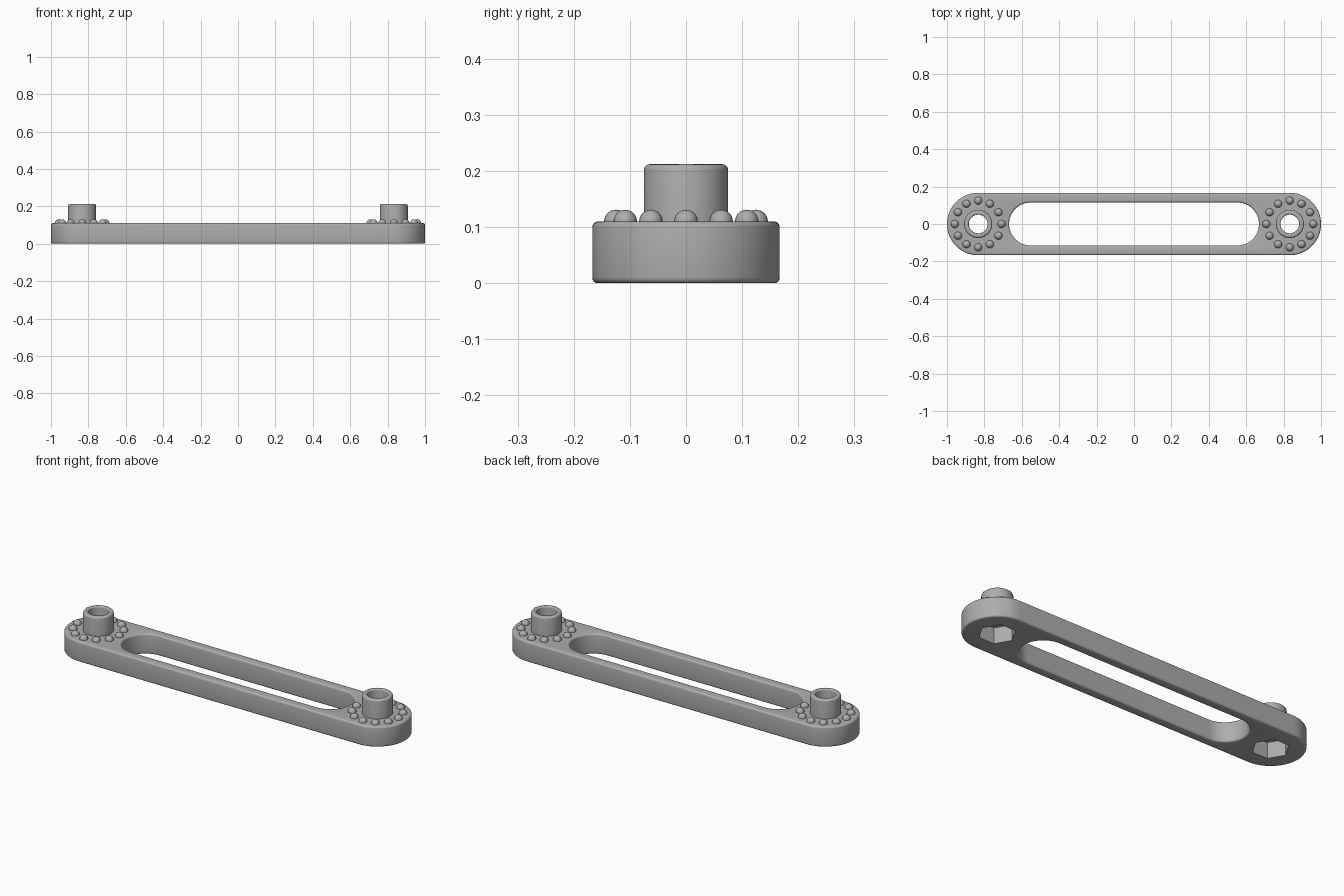
import bpy, bmesh
from math import sin, cos, pi, radians
from mathutils import Matrix, Vector

cube = bpy.data.objects.get("Cube")
if cube:
    bpy.data.objects.remove(cube, do_unlink=True)

END_X, END_R = 0.833, 0.167      # rounded ends of the link
SLOT_X, SLOT_R = 0.553, 0.115    # rounded ends of the slot
THICK, FILLET = 0.11, 0.01
POCKET = 0.085                   # depth of the nut pockets

grey = bpy.data.materials.new("grey plastic")
grey.use_nodes = True
COLOUR = (0.42, 0.42, 0.42, 1)
grey.diffuse_color = COLOUR
grey.node_tree.nodes["Principled BSDF"].inputs["Base Color"].default_value = COLOUR


def make_object(name, bm):
    bmesh.ops.recalc_face_normals(bm, faces=bm.faces)
    mesh = bpy.data.meshes.new(name)
    bm.to_mesh(mesh)
    bm.free()
    mesh.materials.append(grey)
    obj = bpy.data.objects.new(name, mesh)
    bpy.context.collection.objects.link(obj)
    return obj


def smooth(obj):
    bpy.ops.object.select_all(action="DESELECT")
    obj.select_set(True)
    bpy.context.view_layer.objects.active = obj
    bpy.ops.object.shade_smooth_by_angle(angle=radians(35))


def rounded_ring(cx, r, z, steps=32):
    """Outline with two half-round ends; cx = 0 gives a circle."""
    pts = []
    for side in (0, 1):
        for i in range(steps + 1 if cx else steps):
            a = -pi / 2 + side * pi + pi * i / steps
            pts.append(Vector(((cx if side == 0 else -cx) + r * cos(a), r * sin(a), z)))
    return pts


def loft_closed(rings):
    """Skin rings into a tube whose last ring joins the first."""
    bm = bmesh.new()
    loops = [[bm.verts.new(p) for p in ring] for ring in rings]
    for a, b in zip(loops, loops[1:] + loops[:1]):
        n = len(a)
        for i in range(n):
            bm.faces.new((a[i], a[(i + 1) % n], b[(i + 1) % n], b[i]))
    return bm


def fillet(r, z, sign_r, sign_z, size, steps=4):
    """Quarter-round profile points from the wall to the flat face."""
    return [(r + sign_r * size * (1 - cos(t)), z + sign_z * size * (1 - sin(t)))
            for t in (pi / 2 * i / steps for i in range(steps + 1))]


# Link plate with long slot
outer = fillet(END_R, 0, -1, 1, FILLET)[::-1] + fillet(END_R, THICK, -1, -1, FILLET)
inner = fillet(SLOT_R, THICK, 1, -1, FILLET)[::-1] + fillet(SLOT_R, 0, 1, 1, FILLET)
plate = make_object("link_plate", loft_closed(
    [rounded_ring(END_X, r, z) for r, z in outer]
    + [rounded_ring(SLOT_X, r, z) for r, z in inner]))


# Hexagonal nut pockets and bolt holes
def cut(radius, sides, z0, z1):
    bm = bmesh.new()
    for x in (-END_X, END_X):
        bmesh.ops.create_cone(
            bm, cap_ends=True, segments=sides, radius1=radius, radius2=radius, depth=z1 - z0,
            matrix=Matrix.Translation((x, 0, (z0 + z1) / 2)) @ Matrix.Rotation(pi / 2, 4, "Z"))
    cutter = make_object("cutter", bm)
    cutter.hide_render = True
    mod = plate.modifiers.new("cut", "BOOLEAN")
    mod.operation, mod.solver, mod.object = "DIFFERENCE", "EXACT", cutter
    bpy.context.view_layer.objects.active = plate
    bpy.ops.object.modifier_apply(modifier=mod.name)
    bpy.data.objects.remove(cutter, do_unlink=True)


bpy.ops.object.select_all(action="DESELECT")
# rotate the six-sided cutter so its corners point along the link
cut(0.09, 6, -0.05, POCKET)
cut(0.07, 48, 0.05, 0.2)
smooth(plate)

# Hollow bosses and rings of locating bumps
for side, x in (("right", -END_X), ("left", END_X)):
    profile = ([(0.075, POCKET)] + fillet(0.075, 0.212, -1, -1, 0.01)
               + fillet(0.05, 0.212, 1, -1, 0.006)[::-1] + [(0.05, POCKET)])
    boss = make_object(side + "_boss", loft_closed([rounded_ring(0, r, z) for r, z in profile]))
    boss.location.x = x
    smooth(boss)

    bm = bmesh.new()
    for i in range(12):
        a = 2 * pi * i / 12
        bmesh.ops.create_uvsphere(
            bm, u_segments=20, v_segments=12, radius=0.021,
            matrix=Matrix.Translation((0.125 * cos(a), 0.125 * sin(a), THICK)))
    bumps = make_object(side + "_bumps", bm)
    bumps.location.x = x
    smooth(bumps)
